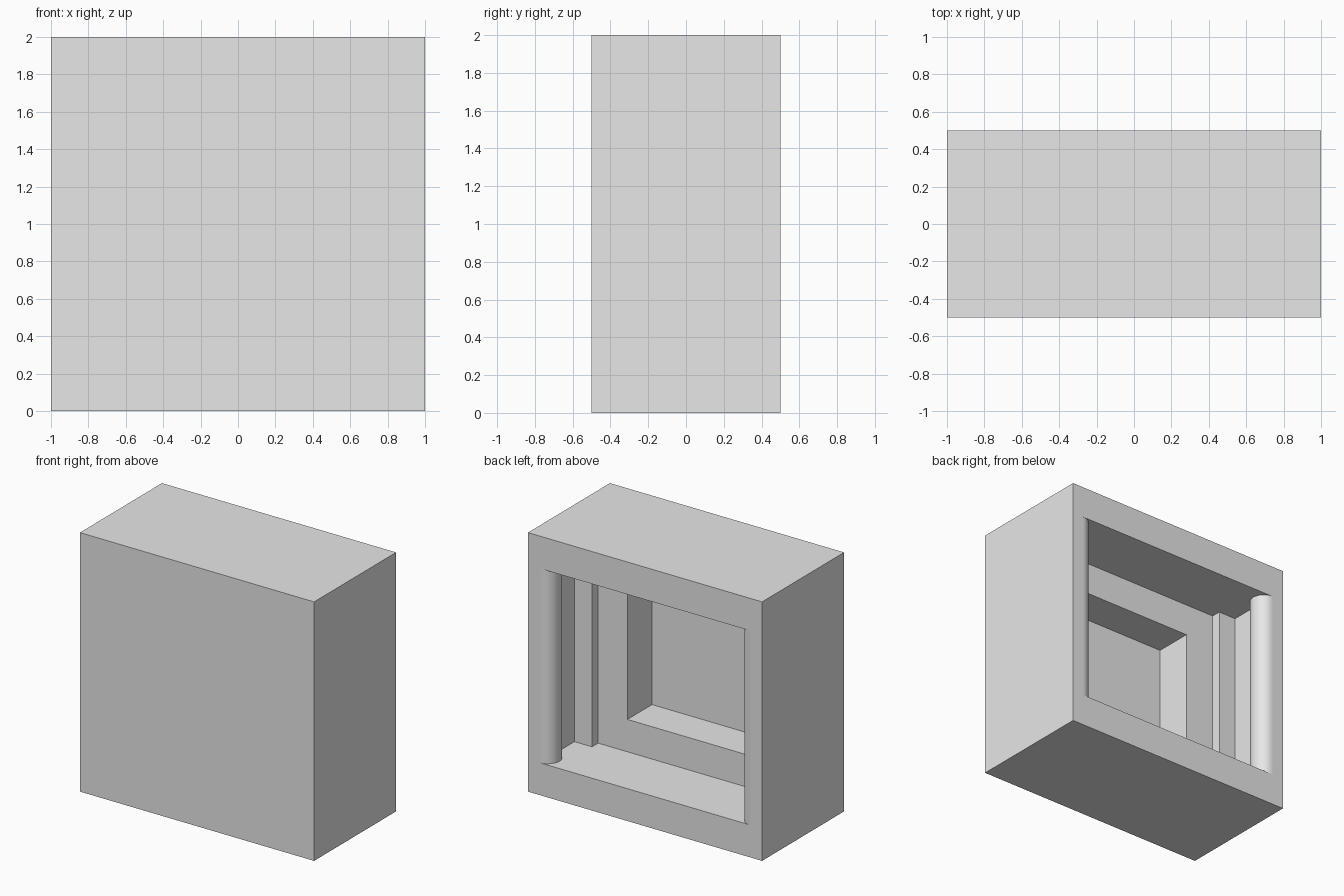
import bpy, bmesh, math

cube = bpy.data.objects.get("Cube")
if cube:
    bpy.data.objects.remove(cube, do_unlink=True)

grey = bpy.data.materials.new("light_grey")
grey.use_nodes = True
COLOUR = (0.8, 0.8, 0.8, 1)
grey.diffuse_color = COLOUR
grey.node_tree.nodes["Principled BSDF"].inputs["Base Color"].default_value = COLOUR


def prism(name, plan, z0, z1):
    """Extrude a plan outline (x, y) from z0 up to z1."""
    bm = bmesh.new()
    base = bm.faces.new([bm.verts.new((x, y, z0)) for x, y in plan])
    top = bmesh.ops.extrude_face_region(bm, geom=[base])["geom"]
    for v in top:
        if isinstance(v, bmesh.types.BMVert):
            v.co.z = z1
    bmesh.ops.recalc_face_normals(bm, faces=bm.faces)
    mesh = bpy.data.meshes.new(name)
    bm.to_mesh(mesh)
    bm.free()
    mesh.materials.append(grey)
    obj = bpy.data.objects.new(name, mesh)
    bpy.context.collection.objects.link(obj)
    return obj


def rectangle(half_x, y0, y1):
    return [(-half_x, y0), (half_x, y0), (half_x, y1), (-half_x, y1)]


def carve(target, cutter):
    """Subtract the cutter from the target, then discard it."""
    cutter.hide_render = True
    mod = target.modifiers.new("carve", 'BOOLEAN')
    mod.operation = 'DIFFERENCE'
    mod.solver = 'EXACT'
    mod.object = cutter
    bpy.context.view_layer.objects.active = target
    bpy.ops.object.modifier_apply(modifier=mod.name)
    bpy.data.objects.remove(cutter, do_unlink=True)


# Solid block
block = prism("niche_block", rectangle(1, -0.5, 0.5), 0, 2)

# Opening in the back: stepped pilasters and half-round jambs, mirrored
R, STEPS = 0.1, 24
half = [(0.75, 0), (0.75, 0.075), (0.9, 0.075)]
for i in range(STEPS + 1):
    a = math.pi * i / STEPS
    half.append((0.9 - R * math.sin(a), 0.4 - R * math.cos(a)))
half.append((0.9, 0.7))
plan = half + [(-x, y) for x, y in reversed(half)]
carve(block, prism("opening_cutter", plan, 0.25, 1.75))

# Deeper square recess in the middle
carve(block, prism("recess_cutter", rectangle(0.5, -0.3, 0.2), 0.5, 1.5))

# Smooth only the rounded jambs
for p in block.data.polygons:
    p.use_smooth = max(abs(c) for c in p.normal) < 0.9999
    p.material_index = 0
